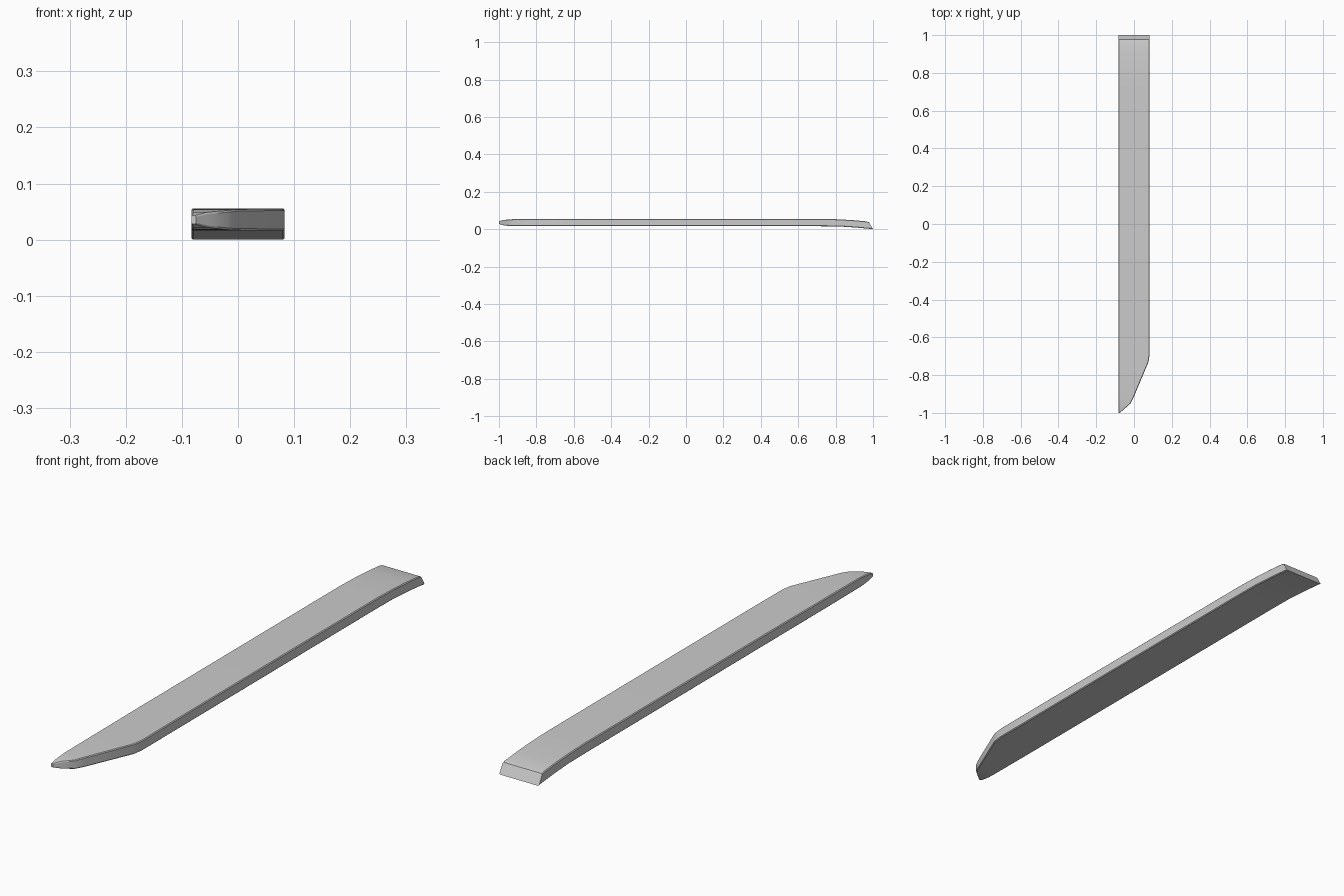
import bpy, bmesh

if "Cube" in bpy.data.objects:
    bpy.data.objects.remove(bpy.data.objects["Cube"])

LEFT = -0.083
# stations along the plank: y at bottom, y at top, right edge x, bottom z, top z, corner chamfer
STATIONS = [
    (-1.00, -1.00, -0.075, 0.029, 0.044, 0.002),
    (-0.98, -0.98, -0.052, 0.023, 0.050, 0.003),
    (-0.95, -0.95, -0.018, 0.019, 0.053, 0.003),
    (-0.92, -0.92, -0.003, 0.018, 0.055, 0.003),
    (-0.73, -0.73, 0.077, 0.017, 0.056, 0.003),
    (-0.69, -0.69, 0.083, 0.017, 0.056, 0.003),
    (-0.50, -0.50, 0.083, 0.017, 0.057, 0.003),
    (0.72, 0.72, 0.083, 0.017, 0.057, 0.003),
    (0.82, 0.82, 0.083, 0.016, 0.054, 0.003),
    (0.91, 0.90, 0.083, 0.010, 0.049, 0.003),
    (0.985, 0.965, 0.083, 0.003, 0.043, 0.003),
    (1.00, 0.978, 0.083, 0.001, 0.039, 0.003),
]


def section(bm, yb, yt, xr, zb, zt, c):
    """Chamfered rectangle, sheared in y between its bottom and top."""
    pts = [(LEFT + c, zb), (xr - c, zb), (xr, zb + c), (xr, zt - c),
           (xr - c, zt), (LEFT + c, zt), (LEFT, zt - c), (LEFT, zb + c)]
    return [bm.verts.new((x, yb + (yt - yb) * (z - zb) / (zt - zb), z)) for x, z in pts]


# plank: loft the sections and cap both ends
bm = bmesh.new()
rings = [section(bm, *s) for s in STATIONS]
for a, b in zip(rings, rings[1:]):
    for i in range(8):
        j = (i + 1) % 8
        bm.faces.new((a[i], a[j], b[j], b[i]))
bm.faces.new(rings[0])
bm.faces.new(rings[-1])
bmesh.ops.recalc_face_normals(bm, faces=bm.faces)
# settle on the ground
low = min(v.co.z for v in bm.verts)
bmesh.ops.translate(bm, verts=bm.verts, vec=(0, 0, -low))

mesh = bpy.data.meshes.new("plank")
bm.to_mesh(mesh)
bm.free()
plank = bpy.data.objects.new("plank", mesh)
bpy.context.collection.objects.link(plank)
bpy.context.view_layer.objects.active = plank
plank.select_set(True)
bpy.ops.object.shade_smooth_by_angle(angle=0.5)
